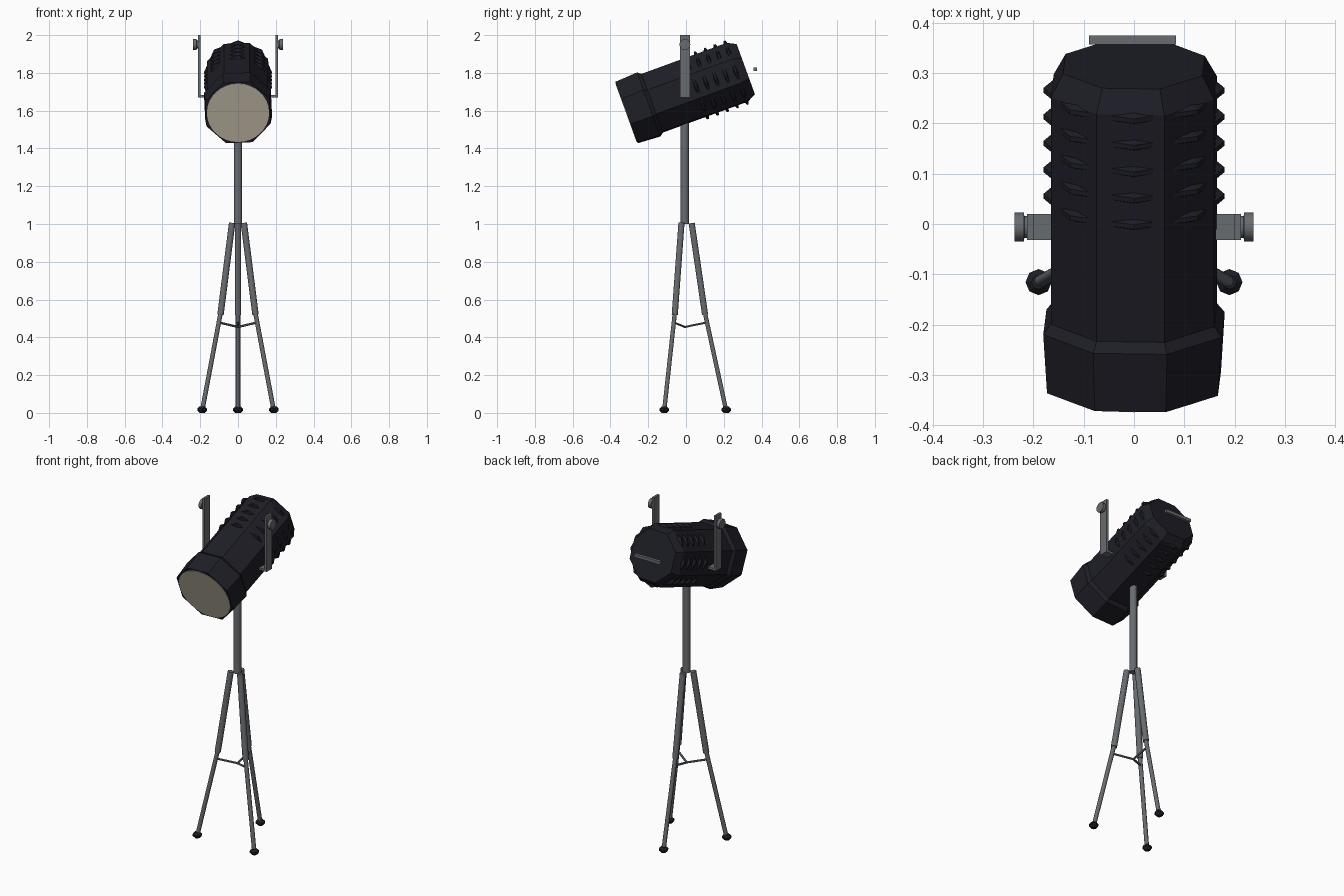
import bpy, bmesh
from math import sin, cos, pi, radians
from mathutils import Vector

if "Cube" in bpy.data.objects:
    bpy.data.objects.remove(bpy.data.objects["Cube"])


def material(name, rgb):
    m = bpy.data.materials.new(name)
    m.use_nodes = True
    m.diffuse_color = (*rgb, 1)
    m.node_tree.nodes["Principled BSDF"].inputs["Base Color"].default_value = (*rgb, 1)
    return m


BLACK = material("black_paint", (0.013, 0.013, 0.020))
STEEL = material("grey_steel", (0.14, 0.15, 0.16))
GLASS = material("warm_lens", (0.50, 0.45, 0.35))


def finish(bm, name, mat, smooth=False):
    bmesh.ops.recalc_face_normals(bm, faces=bm.faces)
    mesh = bpy.data.meshes.new(name)
    bm.to_mesh(mesh)
    bm.free()
    mesh.materials.append(mat)
    ob = bpy.data.objects.new(name, mesh)
    bpy.context.collection.objects.link(ob)
    if smooth:
        bpy.ops.object.select_all(action="DESELECT")
        ob.select_set(True)
        bpy.context.view_layer.objects.active = ob
        bpy.ops.object.shade_smooth_by_angle(angle=radians(40))
    return ob


def lathe(name, origin, axis, profile, sides, mat, turn=0.0, smooth=False):
    """Closed solid from (distance along axis, radius) rings."""
    origin, axis = Vector(origin), Vector(axis).normalized()
    u = Vector((0, 1, 0)) if abs(axis.x) > 0.9 else Vector((1, 0, 0))
    u = (u - axis * u.dot(axis)).normalized()
    v = u.cross(axis)
    bm = bmesh.new()
    rings = []
    for s, r in profile:
        angles = [turn + 2 * pi * k / sides for k in range(sides)]
        rings.append([bm.verts.new(origin + axis * s + (u * cos(a) + v * sin(a)) * r)
                      for a in angles])
    for a, b in zip(rings, rings[1:]):
        for k in range(sides):
            j = (k + 1) % sides
            bm.faces.new((a[k], a[j], b[j], b[k]))
    bm.faces.new(rings[0])
    bm.faces.new(rings[-1])
    return finish(bm, name, mat, smooth)


def rod(name, start, end, radius, sides=10, mat=STEEL):
    d = Vector(end) - Vector(start)
    return lathe(name, start, d, [(0, radius), (d.length, radius)], sides, mat, smooth=True)


def box(name, center, size, mat):
    bm = bmesh.new()
    bmesh.ops.create_cube(bm, size=1)
    bmesh.ops.scale(bm, vec=size, verts=bm.verts)
    bmesh.ops.translate(bm, vec=center, verts=bm.verts)
    return finish(bm, name, mat)


# Lamp housing: octagonal barrel tilted downwards to the front
tilt = radians(20)
axis = Vector((0, cos(tilt), sin(tilt)))
front = Vector((0, -0.315, 1.59))
octagon = radians(25)
lathe("lamp_housing", front, axis,
      [(0, 0.184), (0.125, 0.192), (0.145, 0.176), (0.625, 0.176), (0.672, 0.15)],
      8, BLACK, octagon)
lathe("lens", front, axis, [(-0.003, 0.165), (0.004, 0.165)], 32, GLASS)

# Cooling ribs around the rear of the barrel
for i in range(5):
    lathe(f"cooling_rib_{i + 1}", front + axis * (0.393 + 0.056 * i), axis,
          [(-0.012, 0.16), (-0.004, 0.18), (0.006, 0.18), (0.012, 0.16)], 8, BLACK)

# Rear handle bar
box("rear_handle", (-0.003, 0.366, 1.82), (0.172, 0.018, 0.018), STEEL)

# Yoke straps with clamp knobs on both sides
Y = -0.006
for side, label in ((1, "left"), (-1, "right")):
    box(f"{label}_yoke_arm", (side * 0.206, Y, 1.835), (0.014, 0.052, 0.33), STEEL)
    box(f"{label}_yoke_foot", (side * 0.182, Y, 1.676), (0.048, 0.052, 0.013), STEEL)
    lathe(f"{label}_knob", (side * 0.21, Y, 1.95), (side, 0, 0),
          [(0, 0.022), (0.008, 0.022), (0.009, 0.029), (0.028, 0.029)], 12, STEEL, smooth=True)

# Centre pole
rod("centre_pole", (0, Y, 1.0), (0, Y, 1.6), 0.022, 12)

# Tripod legs, braces and rubber feet
for name, degrees in (("back", 90), ("right", 210), ("left", 330)):
    a = radians(degrees)

    def at(r, z):
        return Vector((r * cos(a), Y + r * sin(a), z))

    rod(f"{name}_upper_leg", at(0.036, 1.005), at(0.107, 0.52), 0.017)
    rod(f"{name}_lower_leg", at(0.104, 0.54), at(0.217, 0.02), 0.012)
    rod(f"{name}_brace", at(0, 0.455), at(0.108, 0.477), 0.006, 6)
    lathe(f"{name}_foot", at(0.219, 0), (0, 0, 1),
          [(0, 0.014), (0.012, 0.026), (0.022, 0.026), (0.034, 0.014)], 8, BLACK)
